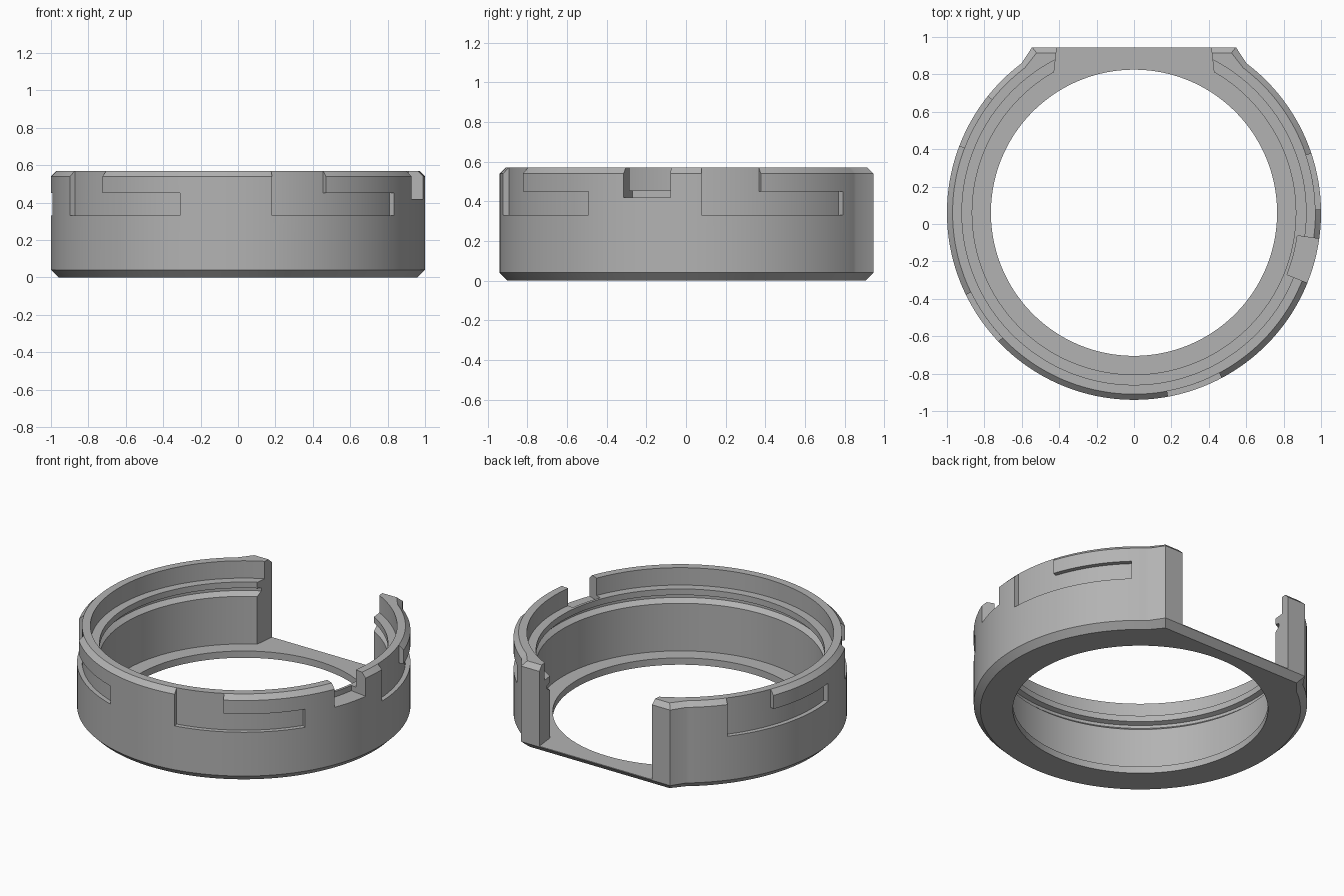
import bpy, bmesh
from math import sin, cos, radians, atan2, degrees

old = bpy.data.objects.get("Cube")
if old:
    bpy.data.objects.remove(old, do_unlink=True)

CY = 0.06        # ring centre in y
FLOOR = 0.045    # top of the base plate
TOP = 0.57

grey = bpy.data.materials.new("plain grey")
grey.use_nodes = True
colour = (0.45, 0.45, 0.45, 1)
grey.diffuse_color = colour
grey.node_tree.nodes["Principled BSDF"].inputs["Base Color"].default_value = colour


def polar(r, deg):
    return (r * cos(radians(deg)), CY + r * sin(radians(deg)))


def loft(name, layers):
    """Closed solid through matching outlines, each given as (z, points)."""
    bm = bmesh.new()
    rings = [[bm.verts.new((x, y, z)) for x, y in pts] for z, pts in layers]
    n = len(rings[0])
    for a, b in zip(rings, rings[1:]):
        for i in range(n):
            j = (i + 1) % n
            bm.faces.new((a[i], a[j], b[j], b[i]))
    bm.faces.new(rings[0][::-1])
    bm.faces.new(rings[-1])
    bmesh.ops.recalc_face_normals(bm, faces=bm.faces)
    mesh = bpy.data.meshes.new(name)
    bm.to_mesh(mesh)
    bm.free()
    mesh.materials.append(grey)
    ob = bpy.data.objects.new(name, mesh)
    bpy.context.collection.objects.link(ob)
    return ob


def sector(name, a0, a1, r0, r1, z0, z1):
    """Curved block between two angles and two radii."""
    n = round((a1 - a0) * 2)
    angles = [a0 + (a1 - a0) * i / n for i in range(n + 1)]
    pts = [polar(r1, a) for a in angles] + [polar(r0, a) for a in reversed(angles)]
    return loft(name, [(z0, pts), (z1, pts)])


def outline(inset):
    """Round body with a flat, narrower back."""
    start = degrees(atan2(0.855 - CY, 0.6))
    sweep = 360 - 2 * (90 - start)
    n = 240
    pts = [polar(1 - inset, 180 - start + sweep * i / n) for i in range(n + 1)]
    x, y = 0.545 - 0.8 * inset, 0.945 - inset
    return pts + [(x, y), (-x, y)]


# Outer body with chamfered top and bottom rims
body = loft("ring_housing", [(0, outline(0.04)), (0.04, outline(0)),
                             (0.54, outline(0)), (TOP, outline(0.03))])

# Stepped bore with a retaining lip and groove
bore = [(0.765, -0.1), (0.765, FLOOR), (0.865, FLOOR), (0.865, 0.36),
        (0.895, 0.385), (0.895, 0.405), (0.865, 0.415), (0.865, 0.455),
        (0.92, 0.455), (0.92, 0.7)]
cutters = [loft("bore_cutter",
                [(z, [polar(r, i * 1.5) for i in range(240)]) for r, z in bore])]

# Wide opening through the back wall
gap = [(0.395, 1.1), (-0.395, 1.1), (-0.43, 0.79), (-0.43, 0.6),
       (0.43, 0.6), (0.43, 0.79)]
cutters.append(loft("back_gap_cutter", [(FLOOR, gap), (0.7, gap)]))

# Notch in the left rim
cutters.append(sector("rim_notch_cutter", -22, -8, 0.882, 1.1, 0.42, 0.7))

# L-shaped locking slots around the outside
for a in (1, -79.5, -154, 141.5):
    cutters.append(sector("slot_entry_cutter", a, a + 17.5, 0.97, 1.1, 0.33, 0.7))
    cutters.append(sector("slot_track_cutter", a, a + 46, 0.97, 1.1, 0.33, 0.45))

# Cut everything and discard the helpers
bpy.ops.object.select_all(action='DESELECT')
bpy.context.view_layer.objects.active = body
body.select_set(True)
for c in cutters:
    c.hide_render = True
    mod = body.modifiers.new("cut", 'BOOLEAN')
    mod.operation = 'DIFFERENCE'
    mod.solver = 'EXACT'
    mod.object = c
    bpy.ops.object.modifier_apply(modifier=mod.name)
    bpy.data.objects.remove(c, do_unlink=True)

bpy.ops.object.shade_smooth_by_angle(angle=radians(20))
